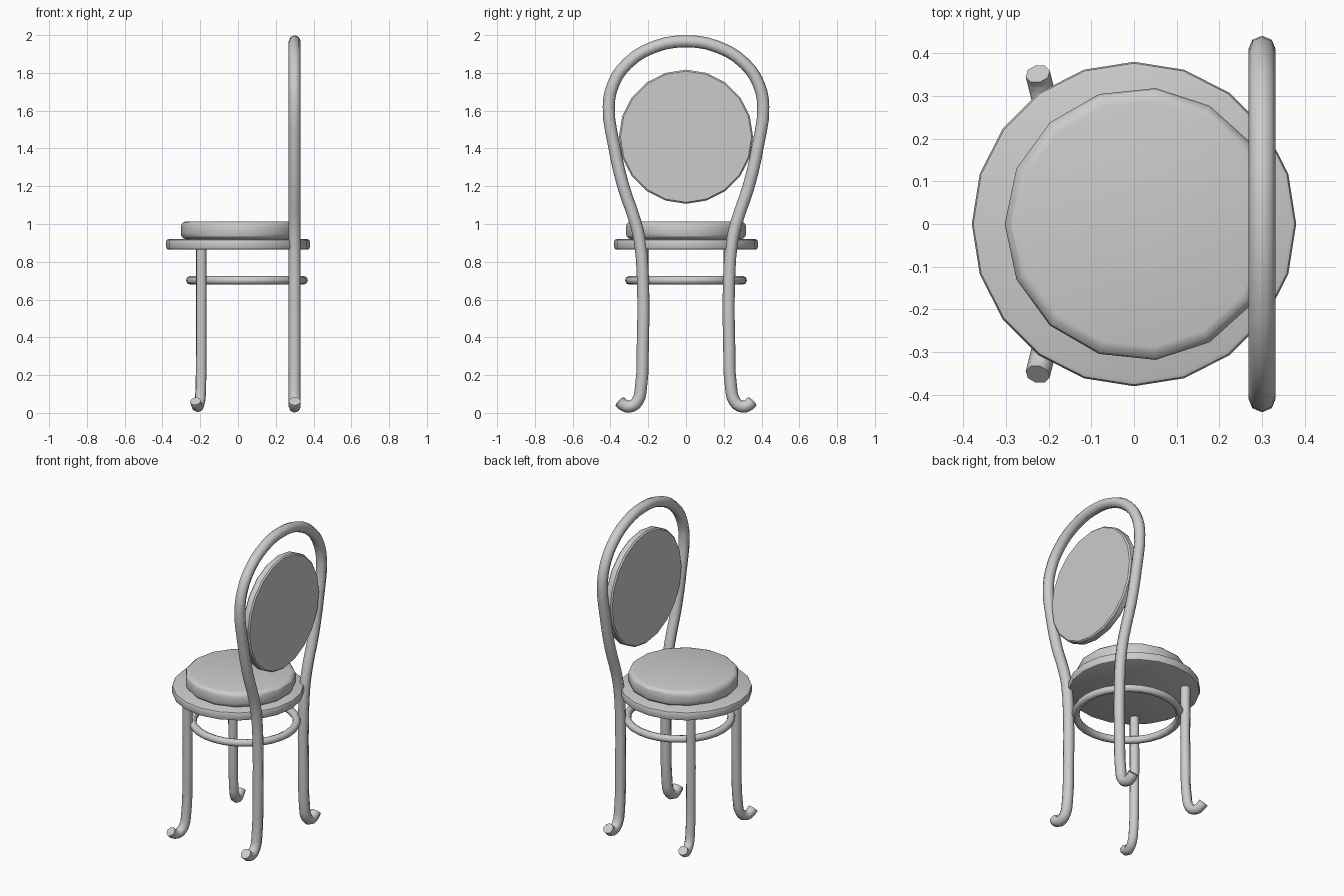
import bpy, math

if "Cube" in bpy.data.objects:
    bpy.data.objects.remove(bpy.data.objects["Cube"])


def disc(name, sides, radius, depth, loc, bevel, segments, rot=(0, 0, 0)):
    """Upright cylinder with a vertex on local +x and softened rims."""
    bpy.ops.mesh.primitive_cylinder_add(vertices=sides, radius=radius, depth=depth)
    ob = bpy.context.object
    ob.name = name
    ob.rotation_euler = (0, 0, math.pi / 2)
    bpy.ops.object.transform_apply(rotation=True)
    ob.location = loc
    ob.rotation_euler = rot
    mod = ob.modifiers.new("rim", 'BEVEL')
    mod.width, mod.segments = bevel, segments
    mod.limit_method = 'ANGLE'
    mod.angle_limit = math.radians(50)
    bpy.ops.object.modifier_apply(modifier="rim")
    bpy.ops.object.shade_smooth_by_angle(angle=math.radians(30))
    return ob


def tube(name, points, radius, steps=4):
    """Round bent-wood rod following a smooth path."""
    cu = bpy.data.curves.new(name, 'CURVE')
    cu.dimensions = '3D'
    cu.bevel_depth = radius
    cu.bevel_resolution = 2
    cu.resolution_u = steps
    cu.use_fill_caps = True
    sp = cu.splines.new('BEZIER')
    sp.bezier_points.add(len(points) - 1)
    for bp, p in zip(sp.bezier_points, points):
        bp.co = p
        bp.handle_left_type = bp.handle_right_type = 'AUTO'
    ob = bpy.data.objects.new(name, cu)
    bpy.context.collection.objects.link(ob)
    bpy.ops.object.select_all(action='DESELECT')
    ob.select_set(True)
    bpy.context.view_layer.objects.active = ob
    bpy.ops.object.convert(target='MESH')
    bpy.ops.object.shade_smooth_by_angle(angle=math.radians(50))
    return bpy.context.object


# Seat board, cushion and round back panel
disc("seat", 20, 0.38, 0.055, (0, 0, 0.892), 0.012, 2)
disc("cushion", 15, 0.32, 0.095, (0.017, 0, 0.967), 0.03, 3)
disc("back_panel", 20, 0.355, 0.05, (0.3, 0, 1.462), 0.008, 1, (0, math.pi / 2, 0))

# Stretcher ring under the seat
bpy.ops.mesh.primitive_torus_add(location=(0.047, 0, 0.702), major_radius=0.3,
                                 minor_radius=0.023, major_segments=28, minor_segments=8)
bpy.context.object.name = "stretcher_ring"
bpy.ops.object.shade_smooth()

# Scrolled foot shared by all legs: (y, z)
foot = [(0.352, 0.062), (0.335, 0.045), (0.30, 0.033), (0.258, 0.06), (0.238, 0.14)]

# Back frame: both rear legs and the top hoop in one bent rod
side = foot + [(0.229, 0.35), (0.228, 0.70), (0.243, 0.90), (0.268, 1.01),
               (0.332, 1.20), (0.382, 1.42), (0.409, 1.62), (0.385, 1.74),
               (0.31, 1.85), (0.17, 1.937)]
half = [(0.3, y, z) for y, z in side]
tube("back_frame", half + [(0.3, 0, 1.967)] + [(x, -y, z) for x, y, z in reversed(half)],
     0.032, 3)

# Front legs, feet splayed slightly forward
for label, s in (("left", 1), ("right", -1)):
    path = [(-0.195 - 0.25 * (y - 0.23), s * y, z)
            for y, z in foot + [(0.229, 0.35), (0.228, 0.88)]]
    tube("front_leg_" + label, path, 0.029, 3)
